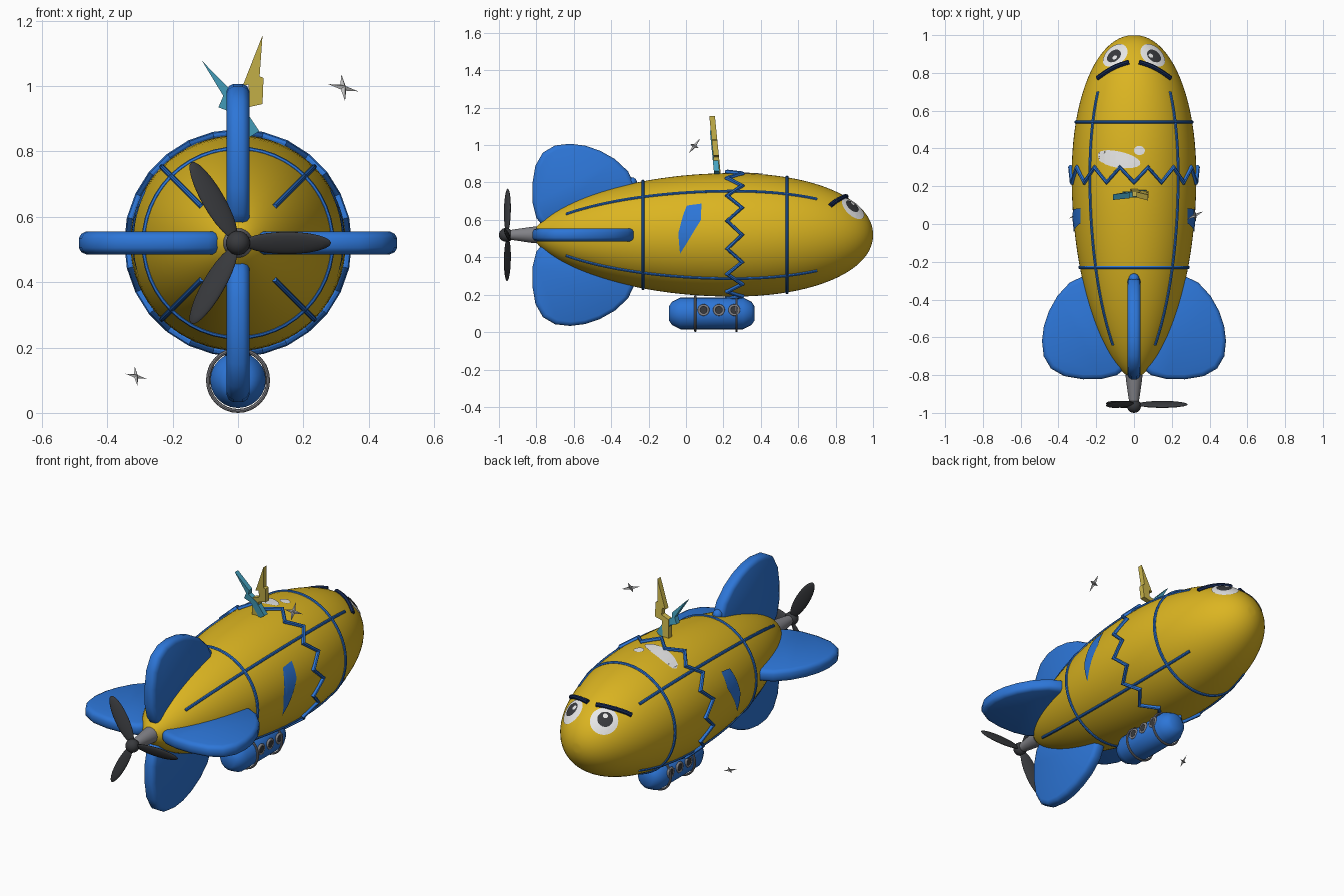
import bpy, bmesh, math
from mathutils import Vector, Matrix

cube = bpy.data.objects.get("Cube")
if cube:
    bpy.data.objects.remove(cube, do_unlink=True)

AXIS = 0.52   # height of the hull axis


def material(name, r, g, b, rough=0.5):
    m = bpy.data.materials.new(name)
    m.use_nodes = True
    m.diffuse_color = (r, g, b, 1)
    node = m.node_tree.nodes["Principled BSDF"]
    node.inputs["Base Color"].default_value = (r, g, b, 1)
    node.inputs["Roughness"].default_value = rough
    return m


YELLOW = material("hull yellow", 0.71, 0.46, 0.015)
BLUE = material("trim blue", 0.026, 0.18, 0.68)
DARK = material("dark grey", 0.04, 0.042, 0.047)
GREY = material("metal grey", 0.22, 0.22, 0.24)
WHITE = material("white", 0.8, 0.8, 0.8)
NAVY = material("brow navy", 0.008, 0.022, 0.085)
CYAN = material("bolt cyan", 0.06, 0.36, 0.52)
PALE = material("bolt pale yellow", 0.6, 0.47, 0.07)
SILVER = material("star silver", 0.5, 0.5, 0.5)


def finish(name, bm, mat, angle=40):
    bmesh.ops.recalc_face_normals(bm, faces=bm.faces)
    me = bpy.data.meshes.new(name)
    bm.to_mesh(me)
    bm.free()
    ob = bpy.data.objects.new(name, me)
    bpy.context.collection.objects.link(ob)
    me.materials.append(mat)
    smooth(ob, angle)
    return ob


def smooth(ob, angle):
    bpy.ops.object.select_all(action='DESELECT')
    ob.select_set(True)
    bpy.context.view_layer.objects.active = ob
    if angle:
        bpy.ops.object.shade_smooth_by_angle(angle=math.radians(angle))


def loft(name, loops, mat, angle=40):
    """Skin a series of equal vertex loops and cap both ends."""
    bm = bmesh.new()
    rings = [[bm.verts.new(p) for p in loop] for loop in loops]
    n = len(rings[0])
    for a, b in zip(rings, rings[1:]):
        for i in range(n):
            j = (i + 1) % n
            bm.faces.new((a[i], a[j], b[j], b[i]))
    bm.faces.new(rings[0])
    bm.faces.new(rings[-1])
    return finish(name, bm, mat, angle)


def lathe(name, profile, z, mat, seg=32):
    """Turn (y, radius) points around a line along y."""
    turn = [math.tau * i / seg for i in range(seg)]
    return loft(name, [[(r * math.sin(a), y, z + r * math.cos(a)) for a in turn]
                       for y, r in profile], mat)


def tube(name, points, radius, mat, cyclic=False, angle=40):
    cu = bpy.data.curves.new(name, 'CURVE')
    cu.dimensions = '3D'
    cu.bevel_depth = radius
    cu.bevel_resolution = 2
    cu.use_fill_caps = True
    sp = cu.splines.new('POLY')
    sp.points.add(len(points) - 1)
    for p, co in zip(sp.points, points):
        p.co = (*co, 1)
    sp.use_cyclic_u = cyclic
    ob = bpy.data.objects.new(name, cu)
    bpy.context.collection.objects.link(ob)
    cu.materials.append(mat)
    smooth(ob, 0)
    bpy.ops.object.convert(target='MESH')
    smooth(bpy.context.object, angle)


def hull_radius(y):
    if y > 0.25:
        return 0.33 * max(0, 1 - ((y - 0.25) / 0.75) ** 2.1) ** 0.476
    return 0.33 * max(0, 1 - ((0.25 - y) / 1.07) ** 2) ** 0.63


def on_hull(angle, y, lift=0.0):
    r = hull_radius(y) + lift
    return (r * math.sin(angle), y, AXIS + r * math.cos(angle))


def decal(name, points, mat, lift):
    """Thin painted patch wrapped onto the hull."""
    bm = bmesh.new()
    bm.faces.new([bm.verts.new(p) for p in points])
    bmesh.ops.triangulate(bm, faces=bm.faces)
    bmesh.ops.subdivide_edges(bm, edges=bm.edges, cuts=5, use_grid_fill=True)
    ob = finish(name, bm, mat)
    wrap = ob.modifiers.new("wrap", 'SHRINKWRAP')
    wrap.target = hull
    wrap.wrap_mode = 'ABOVE_SURFACE'
    wrap.offset = lift


def ellipse(a, b, n=28):
    return [Vector((a * math.cos(math.tau * i / n), b * math.sin(math.tau * i / n), 0))
            for i in range(n)]


# Hull
stations = [0.09 - 0.909 * math.cos(math.pi * i / 48) for i in range(49)]
hull = lathe("hull", [(y, max(hull_radius(y), 0.002)) for y in stations], AXIS, YELLOW, 64)

# Hoops, long seams and the zigzag band
for name, y in (("rear_hoop", -0.23), ("front_hoop", 0.54)):
    tube(name, [on_hull(math.tau * i / 48, y) for i in range(48)], 0.009, BLUE, True)
for k in range(4):
    a = math.radians(45 + 90 * k)
    tube("seam", [on_hull(a, -0.64 + 1.34 * i / 24) for i in range(25)], 0.008, BLUE)
tube("zigzag_band", [on_hull(math.tau * i / 28, 0.3 if i % 2 else 0.22, 0.006)
                     for i in range(28)], 0.013, BLUE, True, 30)

# Four pillowy tail fins
fin = [(-.28, .1), (-.272, .26), (-.31, .34), (-.38, .405), (-.46, .45), (-.54, .477),
       (-.62, .487), (-.7, .478), (-.765, .44), (-.805, .37), (-.822, .27), (-.82, .17),
       (-.8, .09), (-.76, .04)]
layers = [(-.035, .9), (-.028, .96), (-.015, .99), (.015, .99), (.028, .96), (.035, .9)]
for k, name in enumerate(("top_fin", "left_fin", "bottom_fin", "right_fin")):
    spin = Matrix.Rotation(math.pi / 2 * k, 3, 'Y')
    loops = [[spin @ Vector((h, -.55 + (y + .55) * s / .99, .24 + (d - .24) * s / .99))
              + Vector((0, 0, AXIS)) for y, d in fin] for h, s in layers]
    loft(name, loops, BLUE, 60)
bpy.ops.mesh.primitive_uv_sphere_add(segments=16, ring_count=8, radius=0.028,
                                     location=(0, -0.29, 0.8))
bpy.context.object.name = "fin_knob"
bpy.context.object.data.materials.append(BLUE)
smooth(bpy.context.object, 40)

# Propeller
lathe("propeller_shaft", [(-.8, .045), (-.83, .042), (-.94, .026)], AXIS, GREY, 24)
bpy.ops.mesh.primitive_uv_sphere_add(segments=24, ring_count=12, radius=0.037,
                                     location=(0, -0.963, AXIS))
bpy.context.object.name = "propeller_hub"
bpy.context.object.data.materials.append(DARK)
smooth(bpy.context.object, 40)
for k in range(3):
    bm = bmesh.new()
    bmesh.ops.create_uvsphere(bm, u_segments=20, v_segments=12, radius=1)
    shape = (Matrix.Translation((0, -0.955, AXIS)) @ Matrix.Rotation(math.tau * k / 3, 4, 'Y')
             @ Matrix.Translation((0.15, 0, 0)) @ Matrix.Rotation(math.radians(25), 4, 'X')
             @ Matrix.Diagonal((0.135, 0.011, 0.037, 1)))
    bm.transform(shape)
    finish("propeller_blade", bm, DARK, 60)

# Gondola with straps and portholes
lathe("gondola", [(-.09, .04), (-.075, .062), (-.03, .085), (.305, .085),
                  (.35, .062), (.365, .04)], 0.1, BLUE, 24)
for y in (0.05, 0.27):
    tube("gondola_strap", [(.092 * math.sin(math.tau * i / 32), y,
                            .1 + .094 * math.cos(math.tau * i / 32)) for i in range(32)],
         0.006, GREY, True)
for side in (-1, 1):
    for y in (0.094, 0.176, 0.258):
        bpy.ops.mesh.primitive_torus_add(major_radius=0.025, minor_radius=0.007,
                                         major_segments=20, minor_segments=8,
                                         location=(side * .082, y, .118),
                                         rotation=(0, math.pi / 2, 0))
        bpy.context.object.name = "porthole_rim"
        bpy.context.object.data.materials.append(GREY)
        smooth(bpy.context.object, 60)
        bpy.ops.mesh.primitive_cylinder_add(vertices=20, radius=0.024, depth=0.02,
                                            location=(side * .076, y, .118),
                                            rotation=(0, math.pi / 2, 0))
        bpy.context.object.name = "porthole_glass"
        bpy.context.object.data.materials.append(DARK)

# Face: eyes and angry brows
for side in (-1, 1):
    y = 0.895
    angle = side * math.asin(0.103 / hull_radius(y))
    slope = (hull_radius(y + .01) - hull_radius(y - .01)) / .02
    normal = Vector((math.sin(angle), -slope, math.cos(angle))).normalized()
    centre = Vector(on_hull(angle, y))
    turn = normal.to_track_quat('Z', 'Y').to_matrix()
    for name, r, shift, mat, lift in (("eye_white", .076, (0, 0), WHITE, .004),
                                      ("pupil", .041, (-side * .006, .008), DARK, .007),
                                      ("eye_glint", .013, (.008, .025), WHITE, .0095)):
        decal(name, [centre + turn @ (p + Vector((*shift, 0))) for p in ellipse(r, r)],
              mat, lift)
    brow = []
    for i in range(9):
        t = i / 8
        x = .19 - .164 * t
        y = .772 + .085 * t + .012 * math.sin(math.pi * t)
        brow.append(on_hull(side * math.asin(x / hull_radius(y)), y, .004))
    tube("brow", brow, 0.013, NAVY)

# Shine spots on top
tilt = Matrix.Rotation(math.radians(-10), 3, 'Z')
decal("shine_long", [tilt @ p + Vector((-.105, .345, .86)) for p in ellipse(.142, .044)],
      WHITE, .004)
decal("shine_dot", [p + Vector((.03, .39, .86)) for p in ellipse(.03, .025)], WHITE, .004)

# Side lightning marks
mark = [(0, .185), (.08, .195), (.05, .08), (.078, .08), (-.035, -.11), (-.002, .01), (-.042, .01)]
for side in (-1, 1):
    decal("side_bolt", [(side * .33, y, AXIS + d) for y, d in mark], BLUE, .005)

# Lightning bolts standing on top
pale_bolt = [(.075, 1.155), (.066, 1.03), (.078, 1.025), (.075, .945), (.03, .935),
             (.02, .84), (-.02, .84), (-.01, .95), (.035, .965), (.032, 1.005), (.014, 1.0)]
cyan_bolt = [(-.11, 1.077), (-.025, .99), (-.03, .965), (.02, .93), (.065, .862),
             (.03, .84), (-.02, .92), (-.06, .935), (-.045, .97)]
for name, pts, y, mat in (("pale_bolt", pale_bolt, .16, PALE), ("cyan_bolt", cyan_bolt, .155, CYAN)):
    loft(name, [[(x, y + h - .1 * (z - .95), z) for x, z in pts] for h in (-.015, .015)], mat, 0)

# Floating four-pointed stars
for x, z, size in ((.322, .995, .052), (-.312, .112, .037)):
    bm = bmesh.new()
    rim = []
    for i in range(8):
        r = size * (.25 if i % 2 else 1)
        a = math.tau * i / 8
        rim.append(bm.verts.new((r * math.cos(a), 0, r * math.sin(a))))
    for h in (-.2, .2):
        tip = bm.verts.new((0, h * size, 0))
        for i in range(8):
            bm.faces.new((tip, rim[i], rim[(i + 1) % 8]))
    bm.transform(Matrix.Translation((x, .045, z)) @ Matrix.Rotation(math.radians(35), 4, 'Z')
                 @ Matrix.Rotation(math.radians(-35), 4, 'X')
                 @ Matrix.Rotation(math.radians(15), 4, 'Y'))
    finish("star", bm, SILVER, 0)
